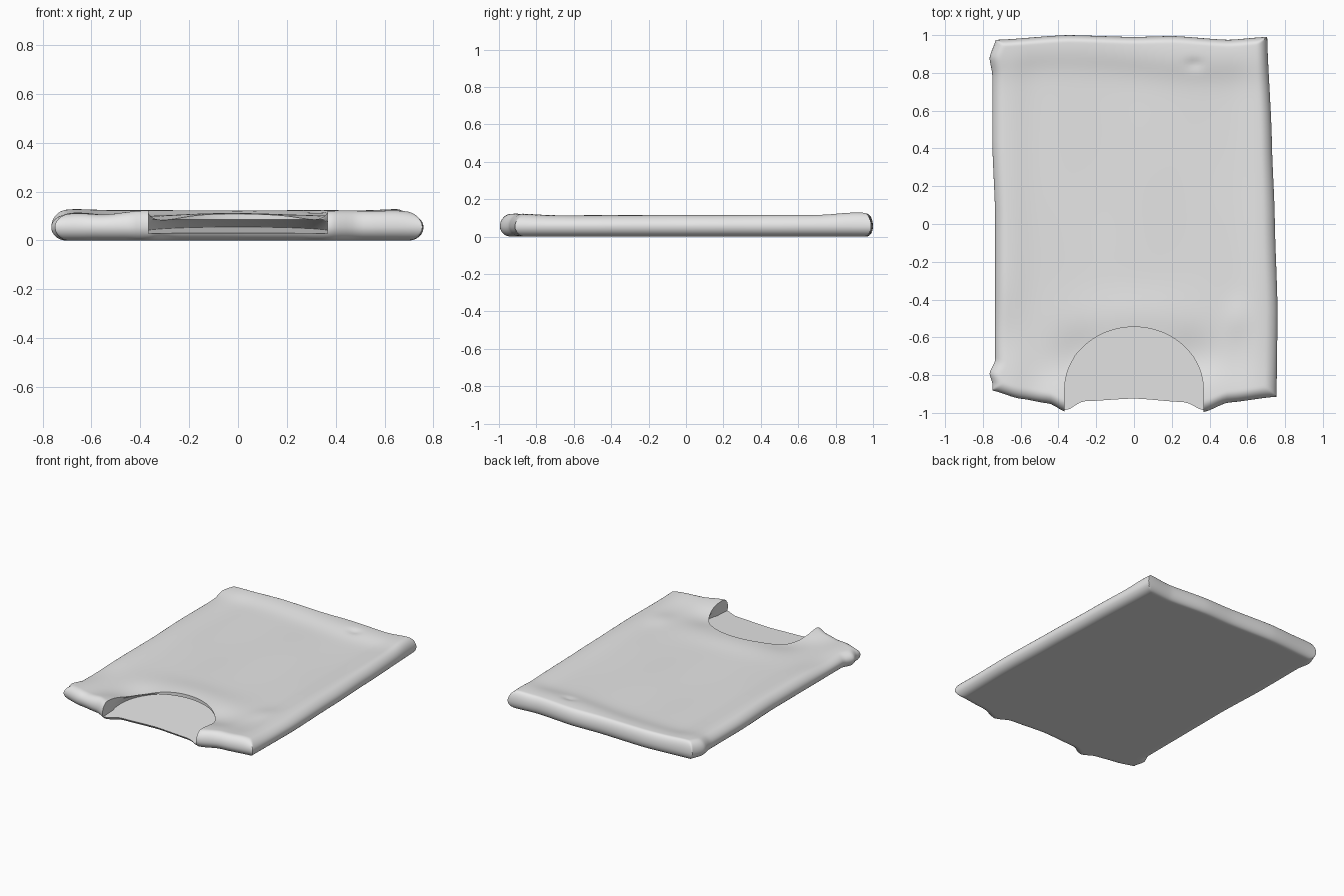
import bpy, bmesh
from math import sin, cos, pi, sqrt, exp, tanh

cube = bpy.data.objects.get("Cube")
if cube:
    bpy.data.objects.remove(cube, do_unlink=True)

fabric = bpy.data.materials.new("grey_fabric")
fabric.use_nodes = True
grey = (0.8, 0.8, 0.8, 1)
fabric.diffuse_color = grey
fabric.node_tree.nodes["Principled BSDF"].inputs["Base Color"].default_value = grey


def along(points, p):
    """Eased interpolation through (position, value) pairs."""
    if p <= points[0][0]:
        return points[0][1]
    for (a, va), (b, vb) in zip(points, points[1:]):
        if p <= b:
            k = (p - a) / (b - a)
            k = 0.5 * k + 0.5 * k * k * (3 - 2 * k)
            return va + (vb - va) * k
    return points[-1][1]


def bump(x, y, cx, cy, rx, ry):
    return exp(-((x - cx) / rx) ** 2 - ((y - cy) / ry) ** 2)


# Outline of the folded shirt
LEFT_EDGE = [(-.92, -.75), (-.87, -.765), (-.79, -.735), (0, -.735), (.4, -.75),
             (.77, -.75), (.86, -.765), (.97, -.73)]
RIGHT_EDGE = [(-.95, .755), (-.5, .76), (0, .745), (.4, .73), (.97, .705)]
FRONT_EDGE = [(-.76, -.88), (-.6, -.925), (-.45, -.95), (-.36, -.995), (-.27, -.945),
              (0, -.93), (.27, -.95), (.37, -.995), (.5, -.945), (.75, -.915)]
BACK_EDGE = [(-.73, .975), (-.35, 1), (0, .99), (.2, .995), (.5, .975), (.7, .99)]


def top_height(x, y):
    """Puffy hems and shoulders around a sunken chest, with soft creases."""
    h = .03 * exp(-((y - .93 + .03 * sin(4 * x)) / .11) ** 2)
    h += .014 * exp(-((x + .66) / .09) ** 2) + .016 * exp(-((x - .66) / .08) ** 2)
    h += .03 * (bump(x, y, -.4, -.97, .12, .14) + bump(x, y, .48, -.95, .22, .16))
    h += .012 * bump(x, y, 0, -.48, .3, .12)
    h -= .018 * (bump(x, y, -.3, -.7, .12, .12) + bump(x, y, .32, -.7, .12, .12))
    h -= .016 * bump(x, y, -.68, -.6, .1, .2)
    h += .01 * bump(x, y, .55, -.5, .07, .1) - .014 * bump(x, y, .32, .85, .04, .03)
    h += .002 * sin(9 * x + 2 * y) * sin(5 * y - 2 * x)
    return .1 + .032 * tanh(h / .032)


def round_off(d, r):
    k = min(d / r, 1)
    return sqrt(max(0, 1 - (1 - k) ** 2))


# Folded body: top and bottom sheets meeting in a rounded rim
NX, NY, MID = 80, 100, .055
bm = bmesh.new()
top, bottom = {}, {}
for j in range(NY + 1):
    t = sin(pi * (j / NY - .5))
    for i in range(NX + 1):
        s = sin(pi * (i / NX - .5))
        xl, xr = along(LEFT_EDGE, t * .96), along(RIGHT_EDGE, t * .96)
        x = xl + (xr - xl) * (s + 1) / 2
        yf, yb = along(FRONT_EDGE, x), along(BACK_EDGE, x)
        y = yf + (yb - yf) * (t + 1) / 2
        f = min(round_off(min(x - xl, xr - x), .06),
                round_off(y - yf, .06), round_off(yb - y, .035))
        border = i in (0, NX) or j in (0, NY)
        if border:
            f = 0
        top[i, j] = bm.verts.new((x, y, MID + (top_height(x, y) - MID) * f))
        bottom[i, j] = top[i, j] if border else bm.verts.new((x, y, MID * (1 - f)))
for j in range(NY):
    for i in range(NX):
        loop = [(i, j), (i + 1, j), (i + 1, j + 1), (i, j + 1)]
        bm.faces.new([top[k] for k in loop])
        low = [bottom[k] for k in reversed(loop)]
        if set(low) != {top[k] for k in loop}:
            bm.faces.new(low)
bmesh.ops.recalc_face_normals(bm, faces=bm.faces)
mesh = bpy.data.meshes.new("folded_shirt")
bm.to_mesh(mesh)
bm.free()
shirt = bpy.data.objects.new("folded_shirt", mesh)
bpy.context.collection.objects.link(shirt)
mesh.materials.append(fabric)

# Neck opening cutter: an arch, wider underneath so the neckline overhangs
ARC = 40
bm = bmesh.new()
rings = []
for flare, level in ((.09, None), (.05, .07), (0, .085), (0, .4)):
    ring = []
    for k in range(ARC + 1):
        a = pi * k / ARC
        grow = flare * sin(a)
        x, y = (.367 + grow) * cos(a), -.875 + (.33 + grow) * sin(a)
        ring.append((x, y))
    ring = [(.367, -1.1)] + ring + [(-.367, -1.1)]
    rings.append([bm.verts.new((x, y, .03 + .05 * (y + .95) if level is None else level))
                  for x, y in ring])
for low, high in zip(rings, rings[1:]):
    n = len(low)
    for k in range(n):
        m = (k + 1) % n
        bm.faces.new((low[k], low[m], high[m], high[k]))
bm.faces.new(rings[0])
bm.faces.new(rings[-1])
bmesh.ops.recalc_face_normals(bm, faces=bm.faces)
cut_mesh = bpy.data.meshes.new("neck_cutter")
bm.to_mesh(cut_mesh)
bm.free()
cut_mesh.materials.append(fabric)
cutter = bpy.data.objects.new("neck_cutter", cut_mesh)
cutter.hide_render = True
bpy.context.collection.objects.link(cutter)

# Cut the neck and keep the result as plain geometry
cut = shirt.modifiers.new("neck", 'BOOLEAN')
cut.operation = 'DIFFERENCE'
cut.solver = 'EXACT'
cut.object = cutter
bpy.context.view_layer.update()
graph = bpy.context.evaluated_depsgraph_get()
result = bpy.data.meshes.new_from_object(shirt.evaluated_get(graph))
shirt.modifiers.clear()
shirt.data = result
bpy.data.objects.remove(cutter, do_unlink=True)

# Smooth cloth shading with a crisp neckline
bpy.ops.object.select_all(action='DESELECT')
shirt.select_set(True)
bpy.context.view_layer.objects.active = shirt
bpy.ops.object.shade_smooth_by_angle(angle=.7)
